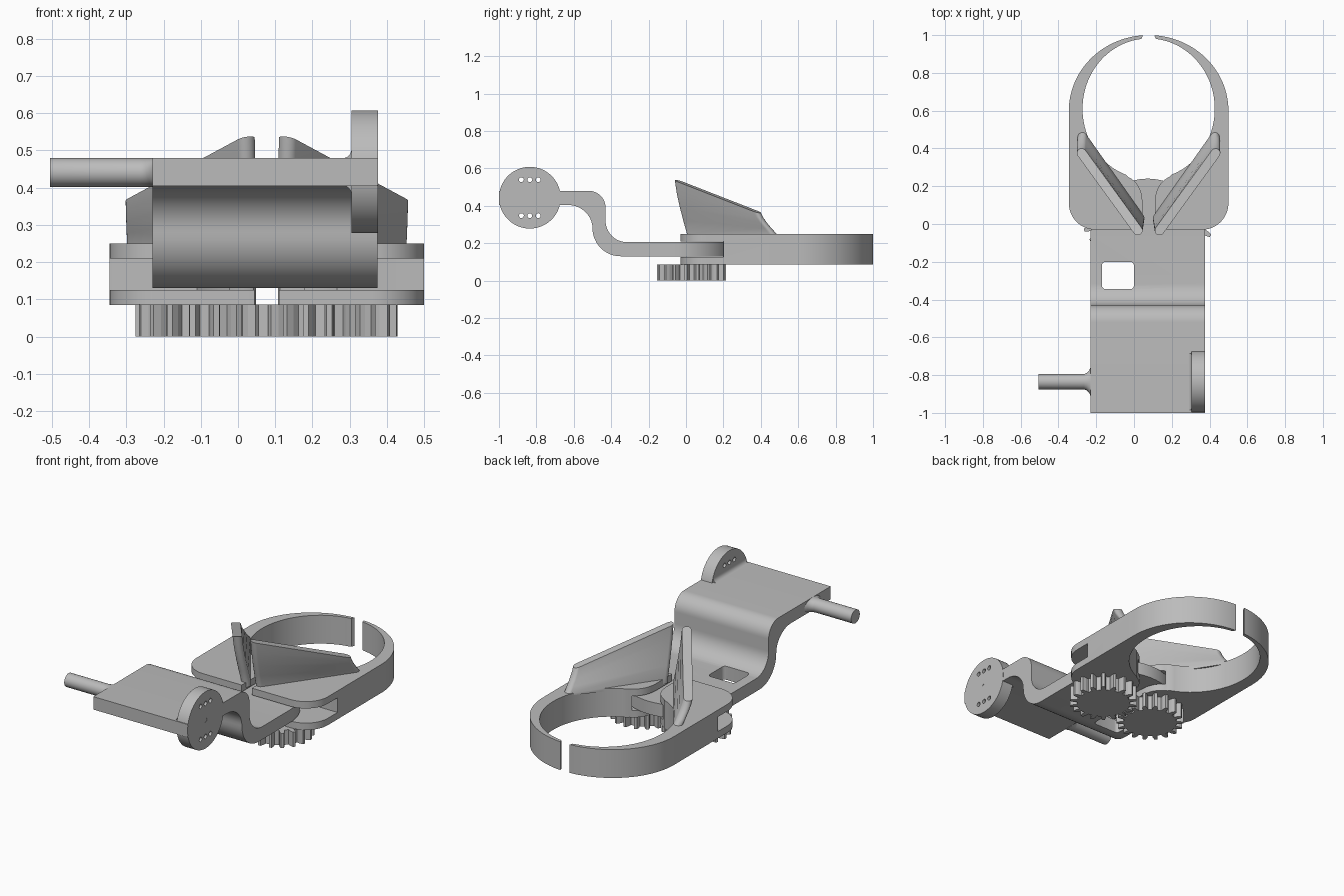
import bpy, bmesh
from math import sin, cos, pi, radians
from mathutils import Vector

if "Cube" in bpy.data.objects:
    bpy.data.objects.remove(bpy.data.objects["Cube"], do_unlink=True)

grey = bpy.data.materials.new("light_grey")
grey.use_nodes = True
grey.diffuse_color = (0.5, 0.5, 0.5, 1)
grey.node_tree.nodes["Principled BSDF"].inputs["Base Color"].default_value = (0.5, 0.5, 0.5, 1)

CX = 0.0775          # mirror plane of the two claws
PIVOT = (0.1675, 0.03)


def arc(cx, cy, rx, ry, a0, a1, n=12):
    angles = [radians(a0 + (a1 - a0) * i / n) for i in range(n + 1)]
    return [(cx + rx * cos(a), cy + ry * sin(a)) for a in angles]


def finish(name, bm):
    bmesh.ops.recalc_face_normals(bm, faces=bm.faces)
    mesh = bpy.data.meshes.new(name)
    bm.to_mesh(mesh)
    bm.free()
    mesh.materials.append(grey)
    ob = bpy.data.objects.new(name, mesh)
    bpy.context.collection.objects.link(ob)
    return ob


def loft(name, rings):
    """Skin a list of equal-length point rings and cap both ends."""
    bm = bmesh.new()
    vs = [[bm.verts.new(p) for p in ring] for ring in rings]
    n = len(vs[0])
    for a, b in zip(vs, vs[1:]):
        for i in range(n):
            j = (i + 1) % n
            bm.faces.new((a[i], a[j], b[j], b[i]))
    bm.faces.new(vs[0])
    bm.faces.new(vs[-1])
    return finish(name, bm)


def prism(name, pts, axis, lo, hi):
    place = {"x": lambda p, h: (h, p[0], p[1]),
             "y": lambda p, h: (p[0], h, p[1]),
             "z": lambda p, h: (p[0], p[1], h)}[axis]
    return loft(name, [[place(p, h) for p in pts] for h in (lo, hi)])


def activate(ob):
    bpy.ops.object.select_all(action="DESELECT")
    ob.select_set(True)
    bpy.context.view_layer.objects.active = ob


def cut(ob, cutter):
    cutter.hide_render = True
    mod = ob.modifiers.new("cut", "BOOLEAN")
    mod.operation = "DIFFERENCE"
    mod.solver = "EXACT"
    mod.object = cutter
    activate(ob)
    bpy.ops.object.modifier_apply(modifier=mod.name)
    bpy.data.objects.remove(cutter, do_unlink=True)


def smooth(ob):
    activate(ob)
    bpy.ops.object.shade_smooth_by_angle(angle=radians(32))


# S-shaped mounting bracket with a rectangular window
side = [(-1, 0.405), (-1, 0.48)]
side += arc(-0.52, 0.39, 0.09, 0.09, 90, 0)
side += arc(-0.315, 0.32, 0.115, 0.115, 180, 270)
side += [(-0.06, 0.205), (-0.06, 0.13)]
side += arc(-0.35, 0.28, 0.15, 0.15, 270, 180)
side += arc(-0.635, 0.28, 0.135, 0.125, 0, 90)
bracket = prism("bracket", side, "x", -0.23, 0.375)
window = []
for cx, cy, a in ((-0.02, -0.22, 0), (-0.15, -0.22, 90), (-0.15, -0.325, 180), (-0.02, -0.325, 270)):
    window += arc(cx, cy, 0.02, 0.02, a, a + 90, 5)
cut(bracket, prism("window_cutter", window, "z", 0.05, 0.3))
smooth(bracket)

# Rounded end of the bracket that sits inside the claw slots
smooth(prism("bracket_rounded_end", arc(0.0725, -0.06, 0.3025, 0.3, 0, 180, 40), "z", 0.13, 0.205))

# Servo disc with its screw holes
disc = prism("servo_disc", arc(-0.835, 0.443, 0.165, 0.165, 0, 354, 59), "x", 0.305, 0.376)
holes = [(dy, dz) for dy in (-0.045, 0, 0.045) for dz in (-0.096, 0.096)] + [(0, 0)]
for dy, dz in holes:
    ring = arc(-0.835 + dy, 0.443 + dz, 0.013, 0.013, 0, 337.5, 15)
    cut(disc, prism("hole_cutter", ring, "x", 0.2, 0.5))
smooth(disc)

# Fillets joining the disc to the bracket
for name, z, s in (("disc_fillet_upper", 0.479, 1), ("disc_fillet_lower", 0.406, -1)):
    pts = [(0.31, z)] + [(x, z + s * (h - 0.025)) for x, h in arc(0.28, 0.05, 0.025, 0.025, 270, 360, 6)]
    pts += [(0.31, z + s * 0.025)]
    smooth(prism(name, pts, "y", -0.985, -0.685))

# Pivot pin, flaring sideways where it meets the bracket
flare = [(-0.505, 0.04), (-0.265, 0.04), (-0.25, 0.046), (-0.238, 0.058), (-0.229, 0.078)]
smooth(loft("pivot_pin", [[(x, y, z) for y, z in arc(-0.835, 0.441, ry, 0.039, 0, 350, 35)]
                          for x, ry in flare]))


def claw_outline():
    pts = arc(0, 0.6, 0.4225, 0.4, 94, 180, 32)
    pts += arc(-0.2825, 0.11, 0.14, 0.14, 180, 270)
    pts += [(-0.033, -0.03)]
    a, b, c = Vector((-0.033, 0.12)), Vector((-0.036, 0.215)), Vector((-0.11, 0.25))
    for i in range(9):
        t = i / 8
        pts.append(tuple(a * (1 - t) ** 2 + b * 2 * t * (1 - t) + c * t * t))
    pts += arc(0, 0.61, 0.35, 0.372, 250, 97, 44)
    pts += [(-0.036, 0.983), (-0.034, 0.99)]
    return pts


def gear_outline(offset, teeth=18):
    pts = []
    step = 2 * pi / teeth
    for i in range(teeth):
        for f, r in ((-0.27, 0.146), (-0.23, 0.165), (-0.12, 0.185),
                     (0.12, 0.185), (0.23, 0.165), (0.27, 0.146)):
            a = (i + f + offset) * step
            pts.append((r * cos(a), r * sin(a)))
    return pts


def fin_rings(s):
    """Leaning capsule-shaped blade, lofted from the claw to its sloping top."""
    base = (Vector((-0.04, 0.02)), Vector((-0.358, 0.47)))
    top = (Vector((-0.05, -0.045)), Vector((-0.362, 0.385)))
    rings = []
    for k in (-0.1, 0, 0.25, 0.5, 0.75, 1):
        lean = max(0, 1 - (1 - k) ** 1.3) if k > 0 else 0
        p, q = (base[i].lerp(top[i], lean) for i in (0, 1))
        d = (q - p).normalized()
        n = Vector((-d.y, d.x))
        r = 0.025
        p, q = p + d * r * 0.5, q - d * r * 0.5
        ring = []
        for centre, sign in ((p, -1), (q, 1)):
            for i in range(9):
                a = pi * i / 8
                v = centre + r * sign * (n * cos(a) + d * sin(a))
                t = (v - p).dot(d) / (q - p).length
                height = 0.28 - 0.16 * t
                ring.append((CX + s * v.x, v.y, 0.25 + k * height))
        rings.append(ring)
    return rings


# Two mirrored claws, each with a slot, a gripping fin and a drive gear
for label, s, offset in (("right", 1, 0), ("left", -1, 0.5)):
    claw = prism(label + "_claw", [(CX + s * x, y) for x, y in claw_outline()], "z", 0.085, 0.25)
    slot = [(-1, -0.5), (1, -0.5), (1, 0.2), (0.27, 0.2)]
    slot += arc(CX, -0.06, 0.32, 0.32, 54, 126, 20) + [(-0.12, 0.2), (-1, 0.2)]
    cut(claw, prism("slot_cutter", slot, "z", 0.125, 0.21))
    smooth(claw)
    smooth(loft(label + "_fin", fin_rings(s)))
    gear = [(CX - s * PIVOT[0] + x, PIVOT[1] + y) for x, y in gear_outline(offset)]
    prism(label + "_gear", gear, "z", 0, 0.086)
